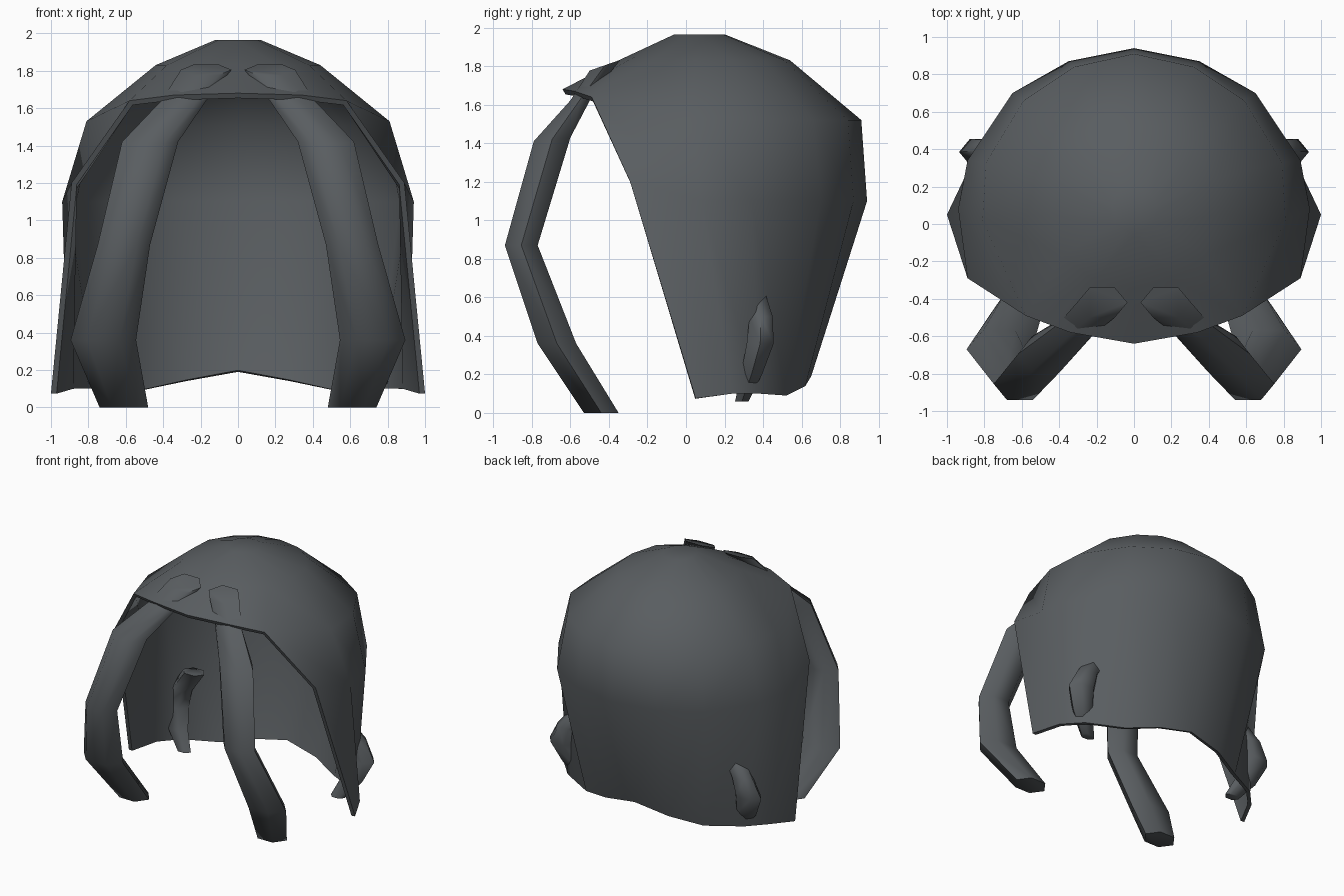
import bpy, bmesh, math

if "Cube" in bpy.data.objects:
    bpy.data.objects.remove(bpy.data.objects["Cube"])

grey = bpy.data.materials.new("dark grey")
grey.diffuse_color = (0.10, 0.11, 0.118, 1)
grey.use_nodes = True
grey.node_tree.nodes["Principled BSDF"].inputs["Base Color"].default_value = grey.diffuse_color


def make_object(name, bm, thickness=0.0, angle=65):
    """Mirror a half part across x, optionally thicken it, and shade it."""
    bmesh.ops.recalc_face_normals(bm, faces=bm.faces[:])
    mesh = bpy.data.meshes.new(name)
    bm.to_mesh(mesh)
    bm.free()
    mesh.materials.append(grey)
    obj = bpy.data.objects.new(name, mesh)
    bpy.context.collection.objects.link(obj)
    bpy.context.view_layer.objects.active = obj
    obj.select_set(True)
    mirror = obj.modifiers.new("mirror", 'MIRROR')
    mirror.use_clip = True
    bpy.ops.object.modifier_apply(modifier="mirror")
    if thickness:
        solid = obj.modifiers.new("thickness", 'SOLIDIFY')
        solid.thickness = thickness
        solid.offset = -1
        bpy.ops.object.modifier_apply(modifier="thickness")
    bpy.ops.object.shade_smooth_by_angle(angle=math.radians(angle))
    obj.select_set(False)
    return obj


# Shell: half rings running from the middle of the back round to the front
rings = [
    # lower hem
    [(0, .65, .19), (.28, .62, .14), (.52, .52, .09), (.78, .38, .10),
     (.91, .24, .10), (1.0, .05, .075)],
    # widest level
    [(0, .94, 1.1), (.35, .87, 1.1), (.65, .70, 1.1), (.89, .34, 1.1),
     (.94, .08, 1.1), (.89, -.29, 1.2)],
    # shoulder of the dome, ending in the brow
    [(0, .91, 1.52), (.32, .84, 1.52), (.59, .66, 1.52), (.79, .33, 1.53),
     (.81, .02, 1.53), (.58, -.49, 1.64), (.34, -.58, 1.67), (0, -.64, 1.68)],
    # upper dome
    [(0, .54, 1.83), (.17, .51, 1.83), (.32, .41, 1.83), (.43, .24, 1.83),
     (.44, .05, 1.83), (.38, -.17, 1.83), (.21, -.3, 1.83), (0, -.35, 1.83)],
    # crown
    [(0, .2, 1.965), (.06, .19, 1.965), (.1, .15, 1.965), (.12, .1, 1.965),
     (.12, .06, 1.965), (.1, 0, 1.965), (.05, -.04, 1.965), (0, -.06, 1.965)],
]
bm = bmesh.new()
rows = [[bm.verts.new(p) for p in ring] for ring in rings]
for low, high in zip(rows, rows[1:]):
    for i in range(min(len(low), len(high)) - 1):
        bm.faces.new((low[i], low[i + 1], high[i + 1], high[i]))
bm.faces.new(rows[-1])
bmesh.ops.recalc_face_normals(bm, faces=bm.faces[:])
make_object("shell", bm, thickness=0.03)


def strand(name, sections):
    """Six-sided tube through level sections (x, y, z, x radius, y radius, tilt)."""
    bm = bmesh.new()
    loops = []
    for x, y, z, rx, ry, tilt in sections:
        loop = []
        for k in range(6):
            a = k * math.pi / 3
            dy = ry * math.sin(a) / math.sin(math.pi / 3)
            loop.append(bm.verts.new((x + rx * math.cos(a), y + dy, z + tilt * dy)))
        loops.append(loop)
    for a, b in zip(loops, loops[1:]):
        for k in range(6):
            n = (k + 1) % 6
            bm.faces.new((a[k], a[n], b[n], b[k]))
    bm.faces.new(loops[0])
    bm.faces.new(loops[-1])
    return make_object(name, bm)


# Long curved strands hanging in front, their roots poking through the brow
strand("front_strands", [
    (.17, -.42, 1.805, .135, .08, .35),
    (.29, -.54, 1.64, .12, .06, .3),
    (.47, -.695, 1.42, .15, .095, .1),
    (.61, -.855, .87, .14, .085, 0),
    (.72, -.67, .36, .175, .1, 0),
    (.61, -.44, 0, .13, .09, 0),
])

# Short curved strands inside the lower back, bulging through the shell
strand("side_strands", [
    (.62, .33, .69, .09, .06, 0),
    (.77, .39, .50, .09, .06, 0),
    (.82, .385, .36, .115, .07, 0),
    (.77, .34, .20, .09, .055, 0),
    (.68, .29, .06, .06, .035, 0),
])
